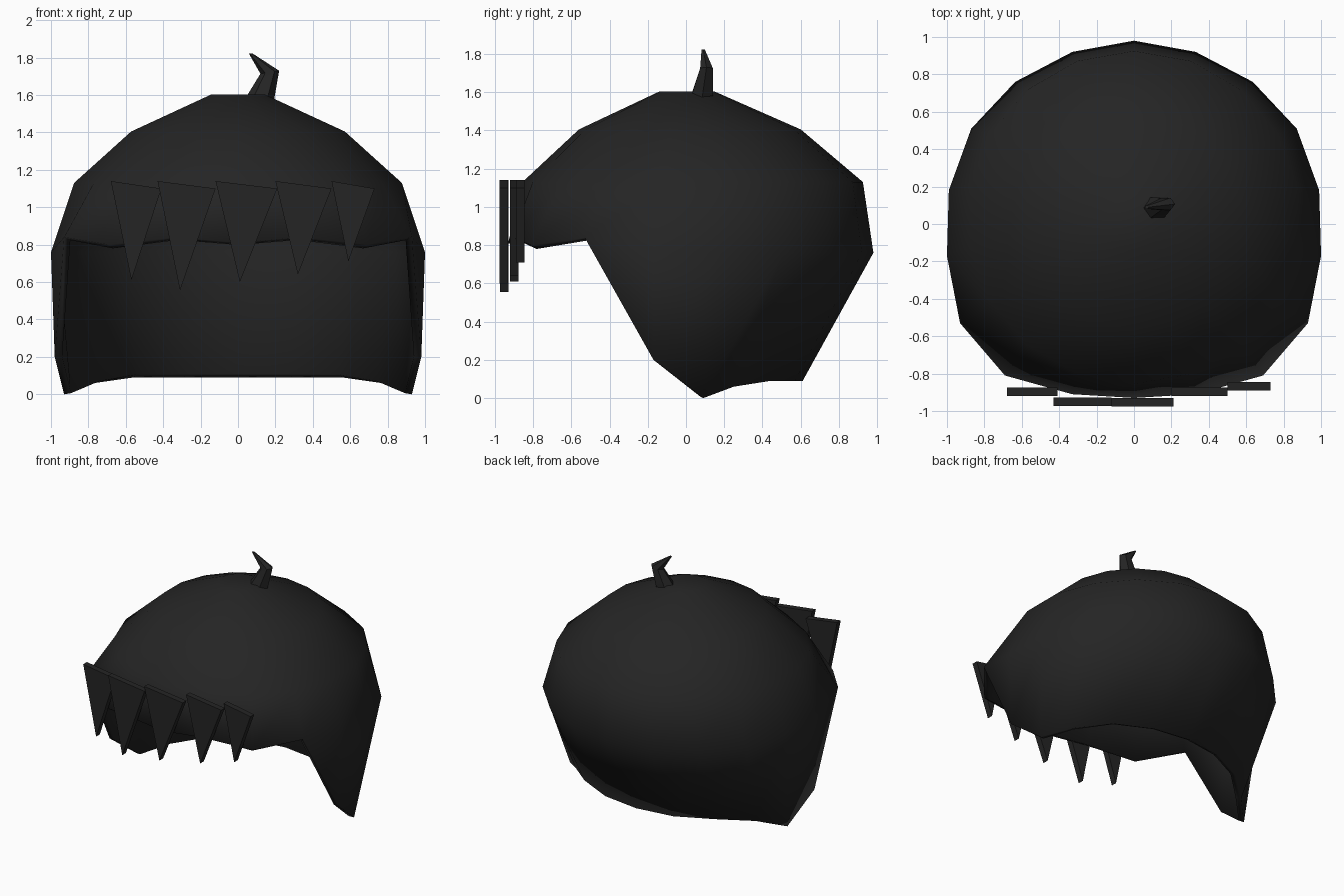
import bpy, bmesh, math

if "Cube" in bpy.data.objects:
    bpy.data.objects.remove(bpy.data.objects["Cube"])

black = bpy.data.materials.new("soft_black")
black.diffuse_color = (0.018, 0.018, 0.018, 1)
black.use_nodes = True
black.node_tree.nodes["Principled BSDF"].inputs["Base Color"].default_value = black.diffuse_color


def finish(name, bm, angle):
    bmesh.ops.recalc_face_normals(bm, faces=bm.faces)
    me = bpy.data.meshes.new(name)
    bm.to_mesh(me)
    bm.free()
    me.materials.append(black)
    ob = bpy.data.objects.new(name, me)
    bpy.context.collection.objects.link(ob)
    bpy.ops.object.select_all(action='DESELECT')
    bpy.context.view_layer.objects.active = ob
    ob.select_set(True)
    bpy.ops.object.shade_smooth_by_angle(angle=math.radians(angle))
    return ob


def bridge(bm, a, b):
    n = len(a)
    for i in range(n):
        bm.faces.new((a[i], a[(i + 1) % n], b[(i + 1) % n], b[i]))


# Hair cap: 18 columns counted from the back centre (0) to the front centre (9)
N = 18
belt = [(0, .98, .76), (.33, .92, .76), (.635, .76, .76), (.87, .51, .76),
        (.99, .18, .76), (1, -.17, .76), (.93, -.53, .84), (.69, -.81, .80),
        (.33, -.91, .84), (0, -.93, .81)]
hem = [(0, .61, .09), (.29, .57, .09), (.56, .44, .09), (.77, .25, .06),
       (.93, .09, 0), (.98, -.17, .20)]


def column(table, i):
    x, y, z = table[min(i, N - i)]
    return (x if i <= 9 else -x, y, z)


bm = bmesh.new()
rings = []
for r, cy, z in ((.145, .005, 1.603), (.58, .02, 1.405), (.89, .035, 1.13)):
    rings.append([bm.verts.new((r * math.sin(math.tau * i / N),
                                cy + r * math.cos(math.tau * i / N), z))
                  for i in range(N)])
rings.append([bm.verts.new(column(belt, i)) for i in range(N)])
bm.faces.new(rings[0])
for a, b in zip(rings, rings[1:]):
    bridge(bm, a, b)

# Long back and sides below the belt, open at the face
low = {i: bm.verts.new(column(hem, i % N)) for i in range(-5, 6)}
top = rings[3]
for i in range(-5, 5):
    bm.faces.new((top[i], top[i + 1], low[i + 1], low[i]))
for s in (-1, 1):
    bm.faces.new((top[5 * s], top[6 * s], low[5 * s]))
cap = finish("hair_cap", bm, 60)
mod = cap.modifiers.new("thickness", 'SOLIDIFY')
mod.thickness = 0.04
mod.offset = -1

# Pointed fringe locks: left x, right x, tip x, tip z, front y
locks = [(-.68, -.41, -.57, .61, -.92), (-.43, -.12, -.31, .555, -.972),
         (-.12, .21, .01, .60, -.975), (.20, .50, .32, .64, -.92),
         (.50, .73, .59, .71, -.89)]
for k, (x0, x1, xt, zt, y) in enumerate(locks):
    bm = bmesh.new()
    front, back = ([bm.verts.new((x, yy, z))
                    for x, z in ((x0, 1.14), (x1, 1.10), (xt, zt))]
                   for yy in (y, y + .045))
    bm.faces.new(front)
    bm.faces.new(back)
    bridge(bm, front, back)
    finish("fringe_lock_%d" % (k + 1), bm, 30)

# Bent stray tuft on the crown
bm = bmesh.new()
sections = [((.12, .085, 1.585), .073, .065, -.01),
            ((.17, .107, 1.722), .05, .038, .008),
            ((.068, .09, 1.822), .01, .01, 0)]
tuft = []
for (cx, cy, cz), rx, ry, tilt in sections:
    tuft.append([bm.verts.new((cx + rx * math.cos(math.tau * j / 6),
                               cy + ry * math.sin(math.tau * j / 6),
                               cz + tilt * math.cos(math.tau * j / 6)))
                 for j in range(6)])
for a, b in zip(tuft, tuft[1:]):
    bridge(bm, a, b)
bm.faces.new(tuft[0])
bm.faces.new(tuft[-1])
finish("crown_tuft", bm, 40)
